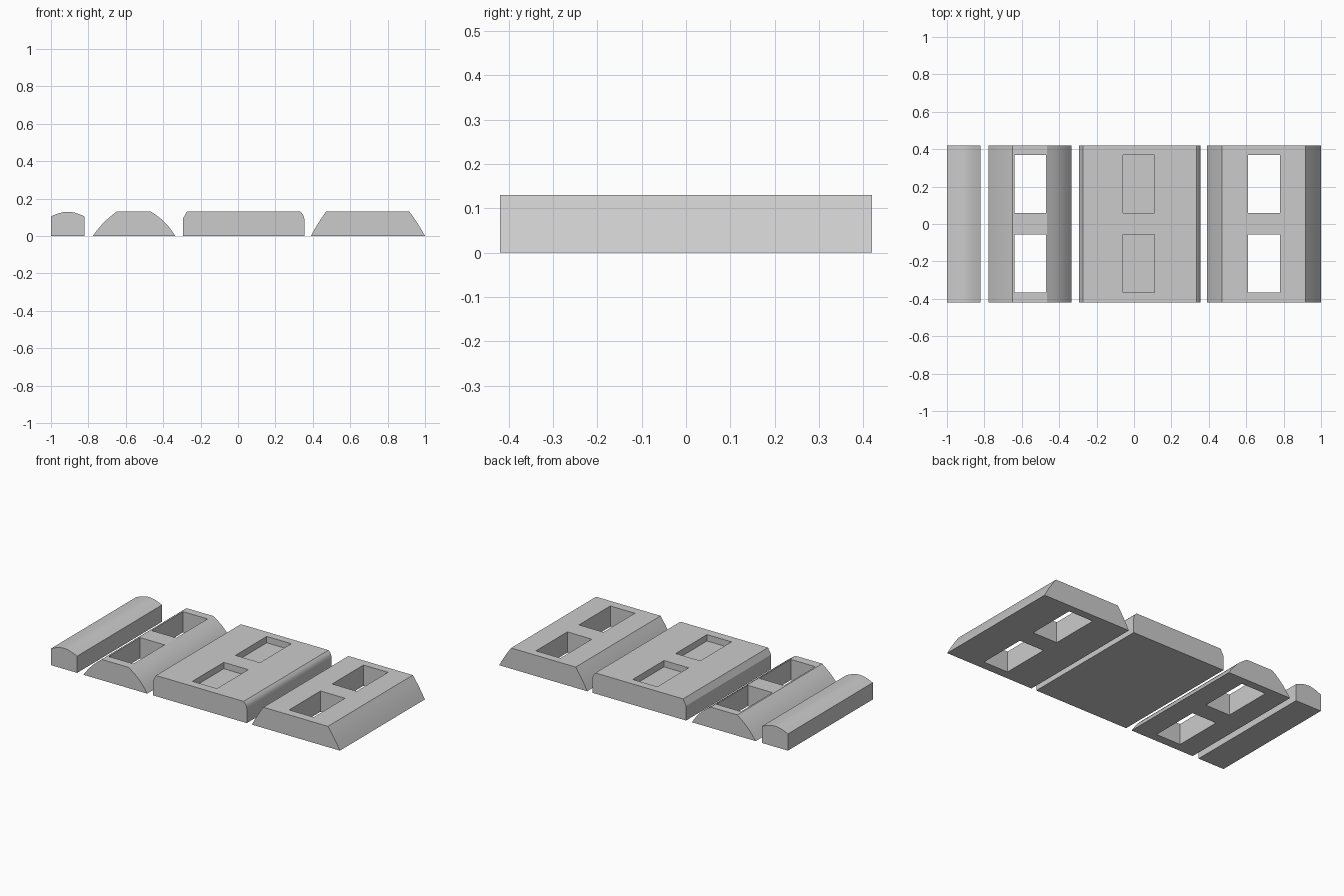
import bpy
import math
from mathutils import Vector

if "Cube" in bpy.data.objects:
    bpy.data.objects.remove(bpy.data.objects["Cube"], do_unlink=True)

HALF_DEPTH = 0.42
TOP = 0.13

grey = bpy.data.materials.new("stone grey")
grey.use_nodes = True
grey.diffuse_color = (0.6, 0.6, 0.6, 1)
grey.node_tree.nodes["Principled BSDF"].inputs["Base Color"].default_value = (0.6, 0.6, 0.6, 1)


def curve(start, end, bulge, steps=8):
    """Points of a gentle arc bowed outward (to the left of its direction)."""
    a, b = Vector(start), Vector(end)
    d = (b - a).normalized()
    out = Vector((-d.y, d.x))
    return [a.lerp(b, i / steps) + out * bulge * math.sin(math.pi * i / steps)
            for i in range(steps + 1)]


def block(name, profile):
    """Extrude an x/z profile, listed clockwise from the front, along y."""
    n = len(profile)
    verts = [(x, y, z) for y in (-HALF_DEPTH, HALF_DEPTH) for x, z in profile]
    faces = [tuple(reversed(range(n))), tuple(range(n, 2 * n))]
    faces += [(i, (i + 1) % n, n + (i + 1) % n, n + i) for i in range(n)]
    mesh = bpy.data.meshes.new(name)
    mesh.from_pydata(verts, [], faces)
    mesh.materials.append(grey)
    obj = bpy.data.objects.new(name, mesh)
    bpy.context.collection.objects.link(obj)
    return obj


def select(obj):
    bpy.ops.object.select_all(action='DESELECT')
    obj.select_set(True)
    bpy.context.view_layer.objects.active = obj


def cut_windows(obj, x0, x1, bottom):
    """Cut the front and back rectangular openings down to a given height."""
    height = TOP + 0.1 - bottom
    for y in (-0.21, 0.215):
        bpy.ops.mesh.primitive_cube_add(size=1, location=((x0 + x1) / 2, y, bottom + height / 2))
        cutter = bpy.context.object
        cutter.scale = (x1 - x0, 0.31, height)
        cutter.hide_render = True
        cutter.data.materials.append(grey)
        select(obj)
        mod = obj.modifiers.new("window", 'BOOLEAN')
        mod.operation = 'DIFFERENCE'
        mod.solver = 'EXACT'
        mod.object = cutter
        bpy.ops.object.modifier_apply(modifier=mod.name)
        bpy.data.objects.remove(cutter, do_unlink=True)


# Narrow strip with a domed top
strip = block("domed_strip", [(-1, 0)] + curve((-1, 0.105), (-0.82, 0.105), 0.025, 12) + [(-0.82, 0)])

# Small block with bowed slopes and through holes
small = block("small_sloped_block",
              curve((-0.777, 0), (-0.65, TOP), 0.008) + curve((-0.465, TOP), (-0.335, 0), 0.012))
cut_windows(small, -0.64, -0.47, -0.1)

# Middle block with a chamfered edge, a rounded edge and shallow pockets
middle = block("middle_block", [(-0.295, 0), (-0.295, 0.092), (-0.274, TOP)]
               + curve((0.333, TOP), (0.355, 0.088), 0.005) + [(0.355, 0)])
cut_windows(middle, -0.06, 0.11, 0.09)

# Large block with sloped sides and through holes
large = block("large_sloped_block",
              curve((0.39, 0), (0.47, TOP), 0.003) + curve((0.917, TOP), (1, 0), 0.003))
cut_windows(large, 0.61, 0.78, -0.1)

for obj in (strip, small, middle, large):
    select(obj)
    bpy.ops.object.shade_smooth_by_angle(angle=math.radians(25))
